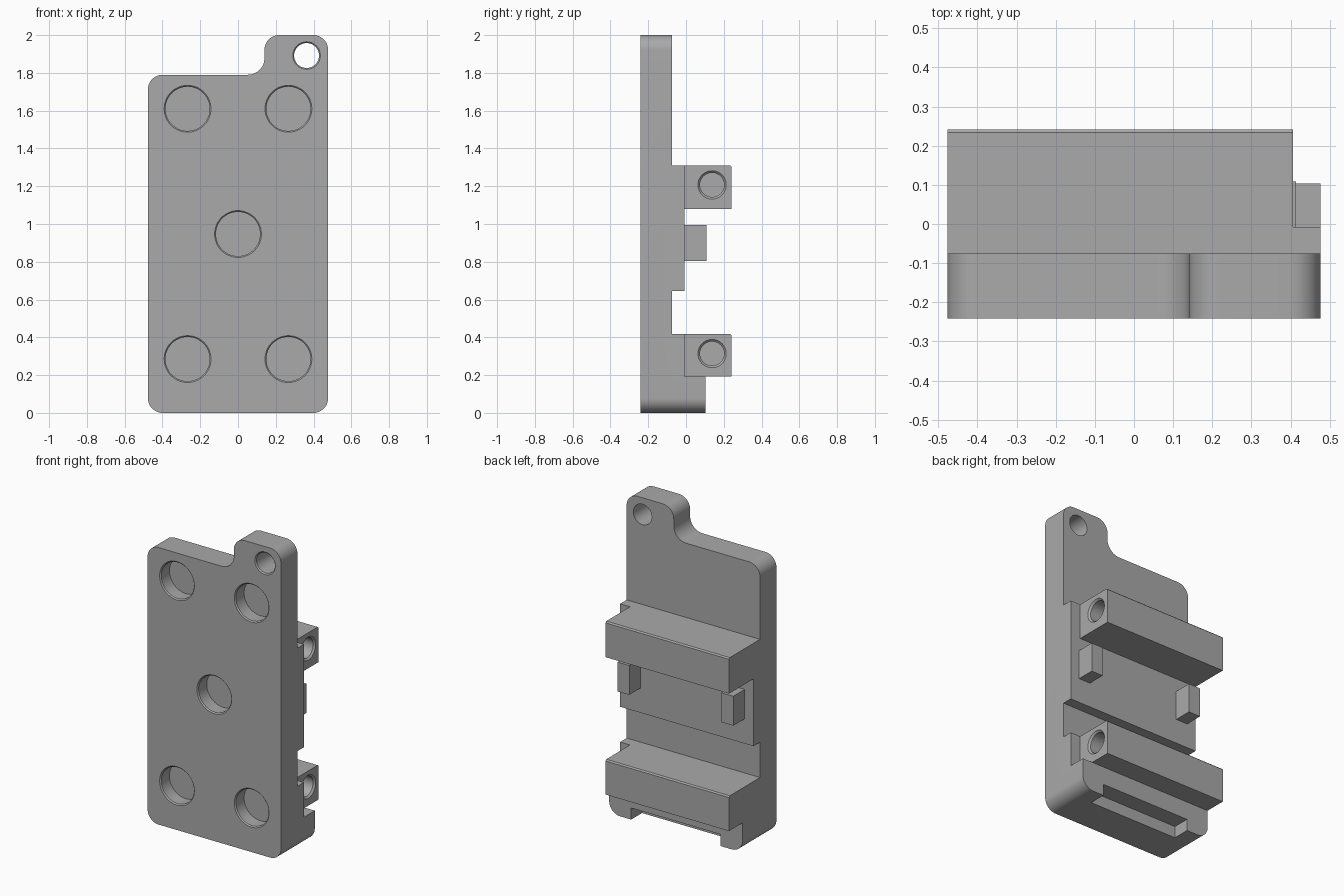
import bpy, bmesh
from math import cos, sin, pi, radians
from mathutils import Vector

if "Cube" in bpy.data.objects:
    bpy.data.objects.remove(bpy.data.objects["Cube"])

grey = bpy.data.materials.new("plain_grey")
grey.use_nodes = True
grey.diffuse_color = (0.4, 0.4, 0.4, 1)
grey.node_tree.nodes["Principled BSDF"].inputs["Base Color"].default_value = (0.4, 0.4, 0.4, 1)

HALF_W, FRONT, BACK = 0.477, -0.242, 0.242
PLATE_Y, PAD_Y, SKIRT_Y = -0.075, -0.008, 0.103
BAR_END = 0.406


def finish(name, bm):
    bmesh.ops.recalc_face_normals(bm, faces=bm.faces)
    mesh = bpy.data.meshes.new(name)
    bm.to_mesh(mesh)
    bm.free()
    mesh.materials.append(grey)
    obj = bpy.data.objects.new(name, mesh)
    bpy.context.collection.objects.link(obj)
    return obj


def prism(name, points, offset):
    """Extrude a closed outline of 3D points along an offset."""
    bm = bmesh.new()
    face = bm.faces.new([bm.verts.new(p) for p in points])
    grown = bmesh.ops.extrude_face_region(bm, geom=[face])["geom"]
    moved = [v for v in grown if isinstance(v, bmesh.types.BMVert)]
    bmesh.ops.translate(bm, verts=moved, vec=offset)
    return finish(name, bm)


def box(name, x, y, z):
    ring = [(x[0], y[0], z[0]), (x[1], y[0], z[0]), (x[1], y[1], z[0]), (x[0], y[1], z[0])]
    return prism(name, ring, (0, 0, z[1] - z[0]))


def turned(name, origin, axis, rings, steps=48):
    """Solid of revolution from (radius, distance) rings along an axis."""
    bm = bmesh.new()
    axis = Vector(axis)
    u = axis.orthogonal().normalized()
    v = axis.cross(u)
    loops = []
    for r, d in rings:
        base = Vector(origin) + axis * d
        angles = [2 * pi * i / steps for i in range(steps)]
        loops.append([bm.verts.new(base + u * r * cos(a) + v * r * sin(a)) for a in angles])
    for a, b in zip(loops, loops[1:]):
        for i in range(steps):
            j = (i + 1) % steps
            bm.faces.new((a[i], a[j], b[j], b[i]))
    bm.faces.new(loops[0])
    bm.faces.new(loops[-1])
    return finish(name, bm)


def hole(origin, axis, radius, lip, depth):
    """Cutter with a chamfered mouth."""
    rings = [(radius + lip, -0.02), (radius + lip, 0), (radius, lip), (radius, depth)]
    return turned("hole_cutter", origin, axis, rings)


def combine(obj, cutter, operation="DIFFERENCE"):
    cutter.hide_render = True
    mod = obj.modifiers.new("cut", "BOOLEAN")
    mod.object, mod.operation, mod.solver = cutter, operation, "EXACT"
    bpy.context.view_layer.objects.active = obj
    bpy.ops.object.modifier_apply(modifier=mod.name)
    bpy.data.objects.remove(cutter)


def rounded(corners, steps=12):
    """Round each (x, z, radius) corner of a right-angled outline."""
    pts = []
    for i, (x, z, r) in enumerate(corners):
        p = Vector((x, z))
        a = (Vector(corners[i - 1][:2]) - p).normalized() * r
        b = (Vector(corners[(i + 1) % len(corners)][:2]) - p).normalized() * r
        for k in range(steps + 1):
            t = k / steps * pi / 2
            q = p + a * (1 - sin(t)) + b * (1 - cos(t))
            pts.append((q.x, FRONT, q.y))
    return pts


# Body: rounded front outline intersected with the stepped side profile
R = 0.078
outline = [(-HALF_W, 0, R), (HALF_W, 0, R), (HALF_W, 2, R), (0.14, 2, R),
           (0.14, 1.79, 0.088), (-HALF_W, 1.79, R)]
body = prism("mounting_plate", rounded(outline), (0, 0.6, 0))
side = [(FRONT - 0.1, -0.1), (SKIRT_Y, -0.1), (SKIRT_Y, 0.192), (PAD_Y, 0.192),
        (PAD_Y, 0.417), (PLATE_Y, 0.417), (PLATE_Y, 0.645), (PAD_Y, 0.645),
        (PAD_Y, 1.31), (PLATE_Y, 1.31), (PLATE_Y, 2.1), (FRONT - 0.1, 2.1)]
combine(body, prism("side_cutter", [(-0.6, y, z) for y, z in side], (1.2, 0, 0)), "INTERSECT")

# Slot under the rear skirt
combine(body, box("slot_cutter", (-0.32, 0.32), (PAD_Y, 0.2), (-0.1, 0.075)))

# Round pockets in the front and the hole through the tab
for x, z in [(-0.267, 1.61), (0.267, 1.61), (0, 0.947), (-0.267, 0.285), (0.267, 0.285)]:
    combine(body, hole((x, FRONT, z), (0, 1, 0), 0.117, 0.007, 0.09))
combine(body, hole((0.363, FRONT, 1.892), (0, 1, 0), 0.066, 0.007, 0.3))

# Two rear bars with a chamfered edge and a blind hole in the left end
parts = [body]
C = 0.008
for name, low, high in [("upper_bar", 1.08, 1.31), ("lower_bar", 0.192, 0.417)]:
    section = [(PAD_Y, low), (BACK, low), (BACK, high - C), (BACK - C, high), (PAD_Y, high)]
    bar = prism(name, [(-HALF_W, y, z) for y, z in section], (HALF_W + BAR_END, 0, 0))
    combine(bar, hole((BAR_END, 0.138, high - 0.103), (-1, 0, 0), 0.064, 0.011, 0.12))
    parts.append(bar)

# Locating pegs between the bars
for name, s in [("left_peg", 1), ("right_peg", -1)]:
    parts.append(box(name, (s * 0.33, s * 0.414), (PAD_Y, 0.108), (0.805, 0.995)))

# Smooth the curved walls, keep the edges sharp
bpy.ops.object.select_all(action="DESELECT")
for part in parts:
    part.select_set(True)
bpy.context.view_layer.objects.active = body
bpy.ops.object.shade_smooth_by_angle(angle=radians(25))
